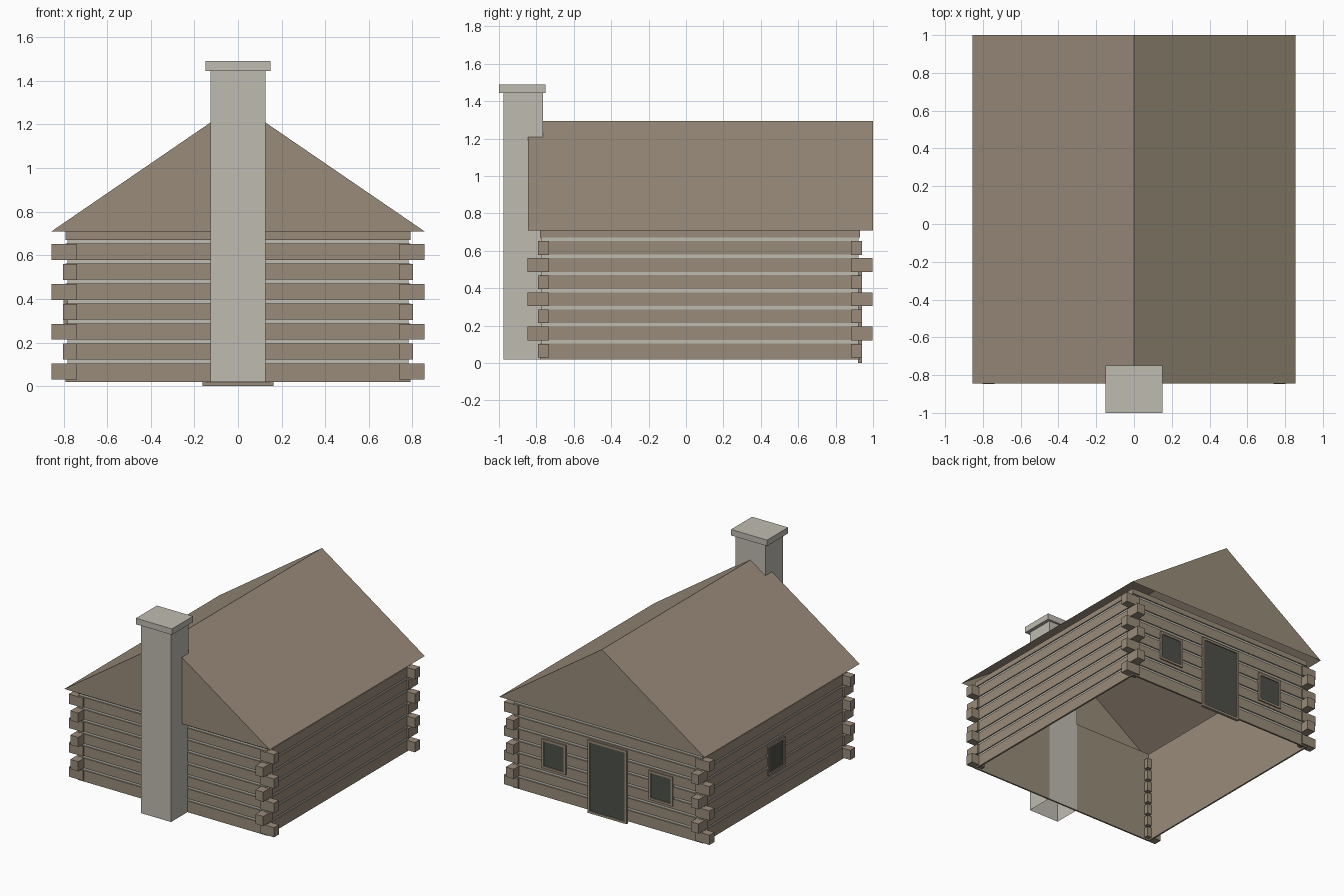
import bpy
import bmesh
from mathutils import Vector

cube = bpy.data.objects.get("Cube")
if cube:
    bpy.data.objects.remove(cube, do_unlink=True)


def material(name, rgb):
    m = bpy.data.materials.new(name)
    m.use_nodes = True
    m.diffuse_color = (*rgb, 1)
    m.node_tree.nodes["Principled BSDF"].inputs["Base Color"].default_value = (*rgb, 1)
    return m


wood = material("brown_wood", (0.32, 0.26, 0.195))
stone = material("pale_stone", (0.52, 0.50, 0.44))
dark = material("dark_opening", (0.075, 0.08, 0.065))


def finish(name, bm, mat):
    mesh = bpy.data.meshes.new(name)
    bm.to_mesh(mesh)
    bm.free()
    mesh.materials.append(mat)
    obj = bpy.data.objects.new(name, mesh)
    bpy.context.scene.collection.objects.link(obj)
    return obj


def box(name, lo, hi, mat, skip=()):
    """Box between two corners; faces pointing along a skipped direction are left open."""
    bm = bmesh.new()
    bmesh.ops.create_cube(bm, size=1)
    lo, hi = Vector(lo), Vector(hi)
    for v in bm.verts:
        v.co = (lo + hi) / 2 + v.co * (hi - lo)
    bm.normal_update()
    gone = [f for f in bm.faces if any(f.normal.dot(Vector(d)) > 0.9 for d in skip)]
    bmesh.ops.delete(bm, geom=gone, context="FACES")
    return finish(name, bm, mat)


UP, DOWN = (0, 0, 1), (0, 0, -1)
MID = 0.075                      # middle of the walls in depth
HALF_X, HALF_Y = 0.79, 0.855     # half size of the walls
BASE, EAVE = 0.02, 0.71


def ring(name, z0, z1, inset, mat, thickness=0):
    """Four walls around the house, open above and below."""
    x, y = HALF_X - inset, HALF_Y - inset
    obj = box(name, (-x, MID - y, z0), (x, MID + y, z1), mat, skip=(UP, DOWN))
    if thickness:
        mod = obj.modifiers.new("thickness", "SOLIDIFY")
        mod.thickness = thickness
        mod.offset = -1
        mod.use_even_offset = True
    return obj


# Walls: inner lining, pale chinking and courses of logs
ring("inner_lining", BASE, EAVE, 0.014, wood)
ring("chinking", BASE, EAVE, 0.008, stone)
PITCH, GAP, COURSES = 0.0915, 0.018, 7
bottom = BASE
for k in range(COURSES + 1):
    joint = 0.113 + PITCH * k
    top = joint - GAP / 2 if k < COURSES else EAVE
    ring(f"log_course_{k + 1}", bottom, top, 0, wood, 0.012)
    bottom = joint + GAP / 2

# Log ends, crossing alternately at the corners
for k in range(COURSES):
    z = 0.0665 + PITCH * k
    along_x = k % 2 == 0
    reach_x = 0.855 if along_x else 0.803
    reach_y = 0.867 if along_x else 0.922
    for sx in (-1, 1):
        for sy in (-1, 1):
            xs = sorted((sx * 0.738, sx * reach_x))
            ys = sorted((MID + sy * 0.808, MID + sy * reach_y))
            box("log_end", (xs[0], ys[0], z - 0.0365), (xs[1], ys[1], z + 0.0365), wood)

# Roof: two slopes and two gables, open underneath
bm = bmesh.new()
ends = []
for y in (-0.845, 1.0):
    ends.append([bm.verts.new(p) for p in ((-0.855, y, EAVE), (0.855, y, EAVE), (0, y, 1.295))])
front, back = ends
bm.faces.new(front)
bm.faces.new(back[::-1])
bm.faces.new((front[1], back[1], back[2], front[2]))
bm.faces.new((front[2], back[2], back[0], front[0]))
finish("roof", bm, wood)

# Chimney
box("chimney_shaft", (-0.125, -0.975, BASE), (0.125, -0.765, 1.445), stone, skip=(DOWN,))
box("chimney_cap", (-0.15, -1.0, 1.445), (0.15, -0.75, 1.49), stone)


def opening(name, centre, z0, z1, half, on_back):
    """Dark panel with a wooden frame, on the back wall or the -x wall."""
    def part(label, a, b, low, high, depth, mat):
        if on_back:
            wall = MID + HALF_Y
            box(label, (a, wall - 0.01, low), (b, wall + depth, high), mat)
        else:
            box(label, (-HALF_X - depth, a, low), (-HALF_X + 0.01, b, high), mat)

    bar = 0.017
    a, b = centre - half, centre + half
    part(name + "_panel", a + bar, b - bar, z0 + bar, z1 - bar, 0.003, dark)
    part(name + "_frame_left", a, a + bar, z0, z1, 0.01, wood)
    part(name + "_frame_right", b - bar, b, z0, z1, 0.01, wood)
    part(name + "_frame_top", a + bar, b - bar, z1 - bar, z1, 0.01, wood)
    part(name + "_frame_sill", a + bar, b - bar, z0, z0 + bar, 0.01, wood)


# Door and windows
opening("door", 0, 0, 0.55, 0.163, True)
for side in (-1, 1):
    opening("back_window", side * 0.445, 0.235, 0.455, 0.1, True)
opening("side_window", 0.06, 0.235, 0.455, 0.1, False)
